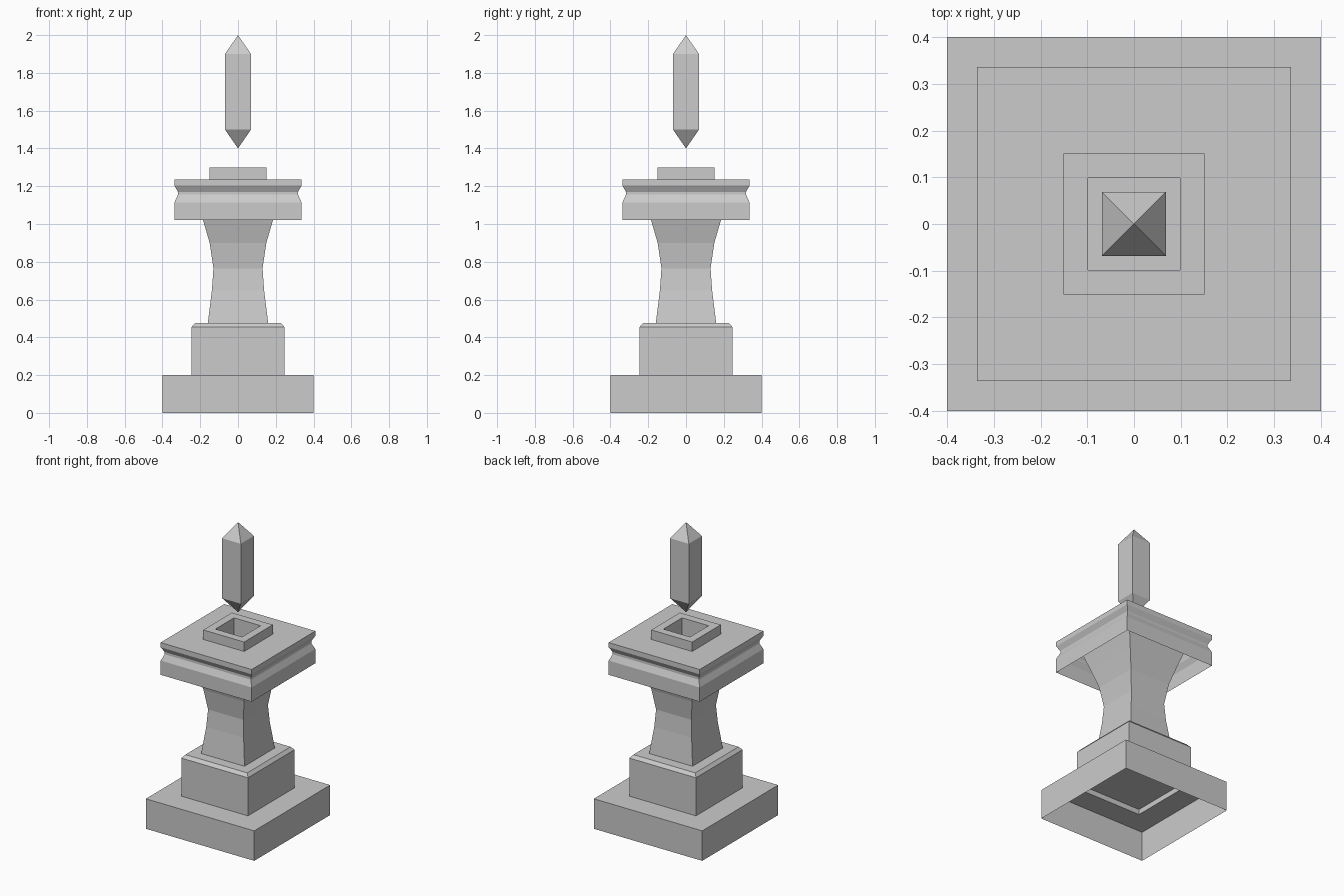
import bpy, bmesh

cube = bpy.data.objects.get("Cube")
if cube:
    bpy.data.objects.remove(cube, do_unlink=True)

stone = bpy.data.materials.new("grey stone")
stone.use_nodes = True
GREY = (0.6, 0.6, 0.6, 1)
stone.diffuse_color = GREY
stone.node_tree.nodes["Principled BSDF"].inputs["Base Color"].default_value = GREY


def square_loft(name, profile, close_end=False):
    """Loft square rings through (half width, height) points; zero width is a tip."""
    bm = bmesh.new()
    rings = []
    for r, z in profile:
        if r == 0:
            rings.append([bm.verts.new((0, 0, z))] * 4)
        else:
            rings.append([bm.verts.new((sx * r, sy * r, z))
                          for sx, sy in ((-1, -1), (1, -1), (1, 1), (-1, 1))])
    for a, b in zip(rings, rings[1:]):
        for i in range(4):
            j = (i + 1) % 4
            corners = list(dict.fromkeys((a[i], a[j], b[j], b[i])))
            bm.faces.new(corners)
    if close_end:
        bm.faces.new(rings[-1])
    mesh = bpy.data.meshes.new(name)
    bm.to_mesh(mesh)
    bm.free()
    mesh.materials.append(stone)
    obj = bpy.data.objects.new(name, mesh)
    bpy.context.collection.objects.link(obj)
    return obj


# Hollow stepped foot, open underneath
square_loft("base", [(0.4, 0), (0.4, 0.2), (0.246, 0.2)])
square_loft("plinth", [(0.246, 0.2), (0.246, 0.454), (0.228, 0.475)], True)
square_loft("plinth_underside", [(0.246, 0.235)], True)

# Waisted column, running up inside the cap
square_loft("column", [(0.16, 0.475), (0.138, 0.65), (0.13, 0.765),
                       (0.15, 0.9), (0.185, 1.02), (0.22, 1.13)], True)

# Grooved cap, open underneath, with a raised collar and square socket
square_loft("cap", [(0.336, 1.02), (0.336, 1.115), (0.318, 1.155), (0.318, 1.17),
                    (0.336, 1.203), (0.336, 1.235), (0.151, 1.235)])
square_loft("collar", [(0.151, 1.235), (0.151, 1.298), (0.098, 1.298), (0.098, 1.165)], True)

# Floating pointed crystal
square_loft("crystal", [(0, 1.4), (0.069, 1.5), (0.069, 1.9), (0, 2.0)])
